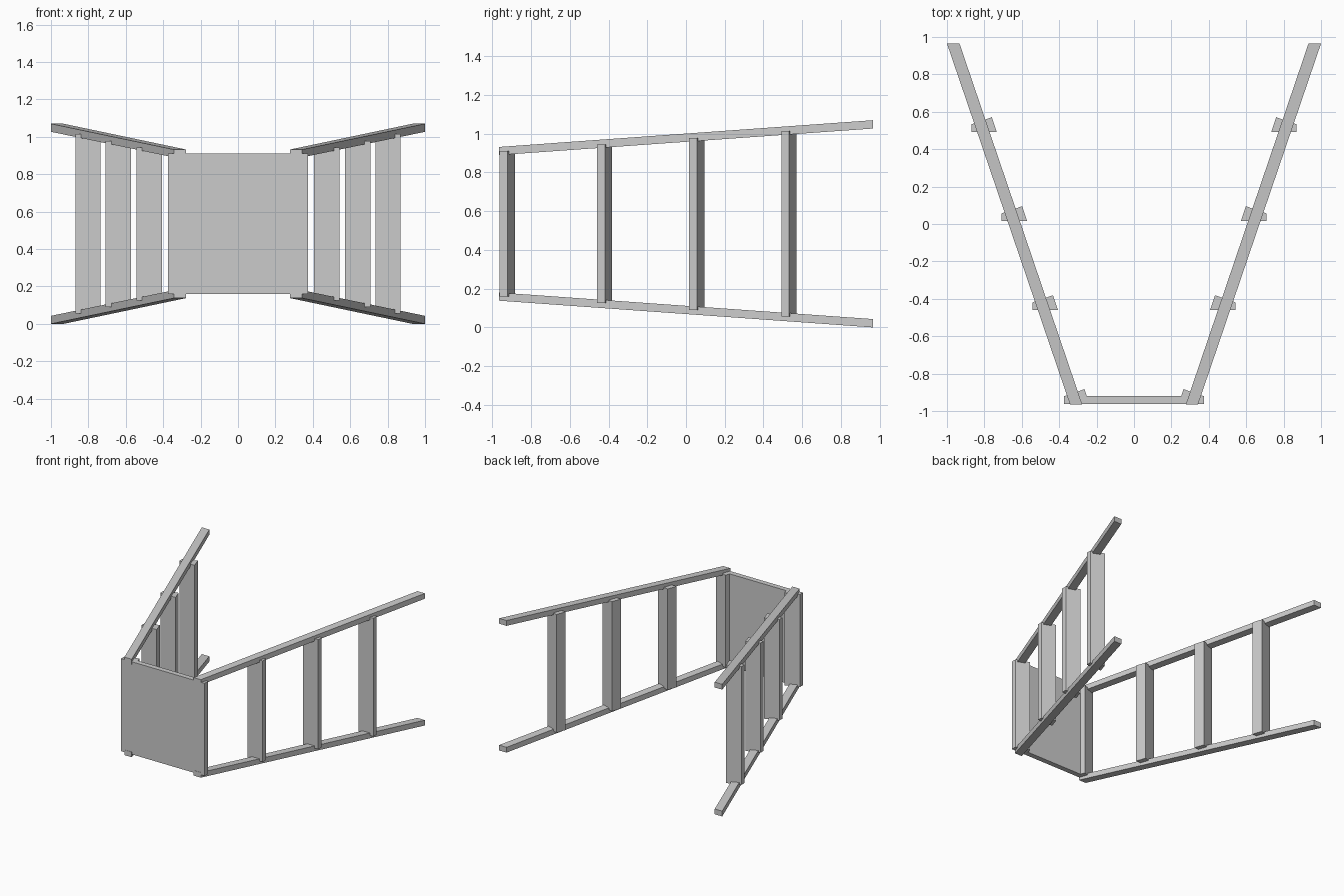
import bpy

if "Cube" in bpy.data.objects:
    bpy.data.objects.remove(bpy.data.objects["Cube"])

MID_Z = 0.535   # height of the mirror plane between upper and lower rails


def prism(name, start, end):
    """Solid between two matching polygons."""
    n = len(start)
    faces = [tuple(range(n))[::-1], tuple(range(n, 2 * n))]
    faces += [(i, (i + 1) % n, n + (i + 1) % n, n + i) for i in range(n)]
    mesh = bpy.data.meshes.new(name)
    mesh.from_pydata(start + end, [], faces)
    obj = bpy.data.objects.new(name, mesh)
    bpy.context.collection.objects.link(obj)
    # consistent outward normals
    import bmesh
    bm = bmesh.new()
    bm.from_mesh(mesh)
    bmesh.ops.recalc_face_normals(bm, faces=bm.faces)
    bm.to_mesh(mesh)
    bm.free()
    return obj


def rail_end(side, level, x, y, z):
    """Rectangular rail cut: x and z are (inner, outer) distances."""
    return [(side * a, y, MID_Z + level * b)
            for a, b in ((x[0], z[0]), (x[1], z[0]), (x[1], z[1]), (x[0], z[1]))]


# step placement: outer x, tread y, half length
STEPS = [(0.375, -0.962, 0.375), (0.543, -0.46, 0.409),
         (0.708, 0.016, 0.444), (0.87, 0.492, 0.479)]

for side, side_name in ((-1, "left"), (1, "right")):
    # splayed rails
    for level, level_name in ((-1, "lower"), (1, "upper")):
        prism(f"{side_name}_{level_name}_rail",
              rail_end(side, level, (0.277, 0.342), -0.965, (0.355, 0.397)),
              rail_end(side, level, (0.933, 1.0), 0.965, (0.492, 0.535)))

    # wedge-section steps between the rails
    for i, (x, y, half) in enumerate(STEPS):
        profile = [(x - 0.136, y), (x, y), (x, y + 0.041), (x - 0.11, y + 0.079)]
        prism(f"{side_name}_step_{i + 1}",
              [(side * px, py, MID_Z - half) for px, py in profile],
              [(side * px, py, MID_Z + half) for px, py in profile])

# platform joining the two ladder halves
corners = [(-0.27, -0.962), (0.27, -0.962), (0.27, -0.92), (-0.27, -0.92)]
prism("platform", [(x, y, MID_Z - 0.375) for x, y in corners],
      [(x, y, MID_Z + 0.375) for x, y in corners])
